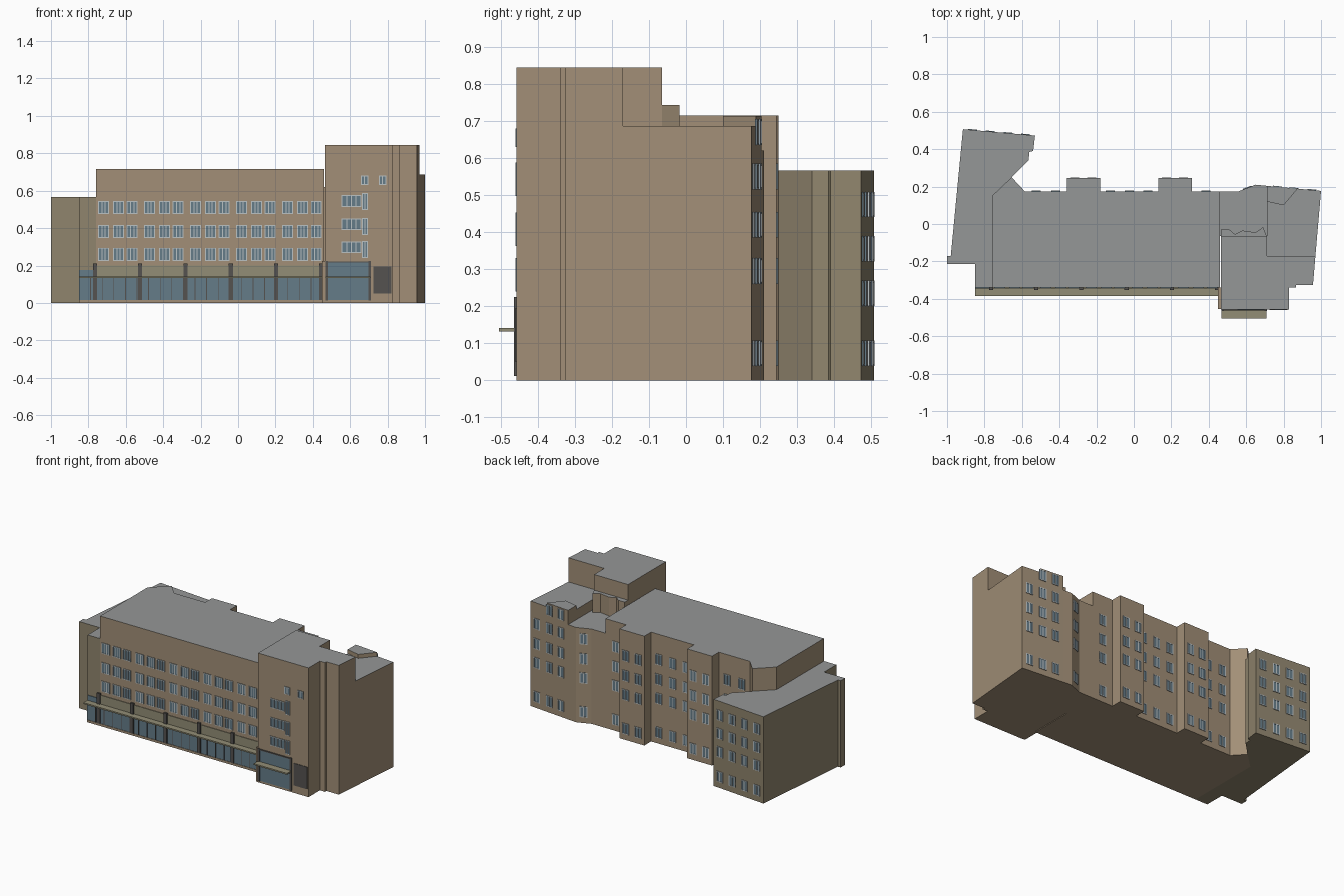
import bpy, bmesh
from mathutils import Vector

if "Cube" in bpy.data.objects:
    bpy.data.objects.remove(bpy.data.objects["Cube"])


def material(name, rgb):
    m = bpy.data.materials.new(name)
    m.diffuse_color = (*rgb, 1)
    m.use_nodes = True
    m.node_tree.nodes["Principled BSDF"].inputs["Base Color"].default_value = m.diffuse_color
    return m


WALL = material("tan_wall", (0.36, 0.275, 0.185))
WING = material("olive_wall", (0.28, 0.235, 0.155))
ROOF = material("grey_roof", (0.30, 0.31, 0.31))
GLASS = material("blue_glass", (0.13, 0.20, 0.25))
FRAME = material("pale_frame", (0.50, 0.54, 0.55))
DARK = material("dark_metal", (0.09, 0.085, 0.08))
BAND = material("sage_band", (0.29, 0.27, 0.18))


def finish(name, bm, *mats):
    bmesh.ops.recalc_face_normals(bm, faces=bm.faces)
    me = bpy.data.meshes.new(name)
    bm.to_mesh(me)
    bm.free()
    for m in mats:
        me.materials.append(m)
    ob = bpy.data.objects.new(name, me)
    bpy.context.collection.objects.link(ob)
    return ob


def prism(name, pts, z0, z1, wall=WALL, roof=ROOF):
    """Extrude a plan outline; the upper face gets the roof material."""
    bm = bmesh.new()
    base = bm.faces.new([bm.verts.new((x, y, z0)) for x, y in pts])
    ext = bmesh.ops.extrude_face_region(bm, geom=[base])
    bmesh.ops.translate(bm, vec=(0, 0, z1 - z0),
                        verts=[v for v in ext["geom"] if isinstance(v, bmesh.types.BMVert)])
    for f in bm.faces:
        if all(v.co.z > z1 - 1e-5 for v in f.verts):
            f.material_index = 1
    return finish(name, bm, wall, roof)


def box(name, x0, x1, y0, y1, z0, z1, mat):
    return prism(name, [(x0, y0), (x1, y0), (x1, y1), (x0, y1)], z0, z1, mat, mat)


def slab(bm, p0, d, n, a0, a1, z0, z1, depth):
    """Thin box lying on a wall, from a0 to a1 along it."""
    vs = [bm.verts.new((*(p0 + d * a + n * o), z))
          for z in (z0, z1) for a, o in ((a0, -.002), (a1, -.002), (a1, depth), (a0, depth))]
    for q in ((0, 1, 2, 3), (4, 5, 6, 7), (0, 1, 5, 4), (1, 2, 6, 5), (2, 3, 7, 6), (3, 0, 4, 7)):
        bm.faces.new([vs[i] for i in q])


def windows(name, p0, p1, centres, rows, w, h, mullions=1, t=.005):
    """Grid of framed windows; p0 to p1 runs anticlockwise round the building."""
    p0, p1 = Vector(p0), Vector(p1)
    d = (p1 - p0).normalized()
    n = Vector((d.y, -d.x))
    glass, frame = bmesh.new(), bmesh.new()
    for c in centres:
        for z in rows:
            a0, a1, z0, z1 = c - w / 2, c + w / 2, z - h / 2, z + h / 2
            slab(glass, p0, d, n, a0, a1, z0, z1, .002)
            for zz in (z0, z1 - t):
                slab(frame, p0, d, n, a0, a1, zz, zz + t, .004)
            for i in range(mullions + 2):
                a = a0 + (w - t) * i / (mullions + 1)
                slab(frame, p0, d, n, a, a + t, z0, z1, .004)
    finish(name + "_glass", glass, GLASS)
    finish(name + "_frames", frame, FRAME)


# Main masses
prism("main_block", [(-.76, -.34), (.46, -.34), (.46, .175), (.31, .175), (.31, .245),
                     (.13, .245), (.13, .175), (-.18, .175), (-.18, .245), (-.36, .245),
                     (-.36, .175), (-.585, .175), (-.655, .25), (-.76, .15)], 0, .715)
prism("left_wing", [(-.85, -.34), (-.76, -.34), (-.76, .15), (-.655, .25), (-.565, .34),
                    (-.56, .385), (-.54, .39), (-.53, .473), (-.915, .507), (-.98, -.17),
                    (-1, -.17), (-1, -.215), (-.85, -.215)], 0, .567, WING)
prism("front_tower", [(.465, -.457), (.83, -.457), (.83, -.34), (.867, -.34), (.867, -.325),
                      (.957, -.325), (.97, -.17), (.71, -.17), (.71, -.065), (.465, -.065)], 0, .845)
prism("right_wing", [(.71, -.17), (.97, -.17), (1, .177), (.71, .204)], 0, .687)
prism("rear_link", [(.46, -.065), (.71, -.065), (.71, .204), (.65, .21), (.56, .175),
                    (.46, .175)], 0, .62)
prism("stair_house", [(.465, -.065), (.71, -.065), (.69, -.017), (.65, -.045), (.58, -.035),
                      (.54, -.055), (.51, -.03), (.465, -.03)], .62, .743)
prism("roof_dormer", [(.71, .12), (.8, .10), (.875, .1887), (.71, .204)], .687, .713)

# Front upper windows in groups of three per bay
bays = [-.765 + .246 * i for i in range(5)]
windows("front_window", (0, -.34), (1, -.34),
        [b + o for b in bays for o in (.046, .126, .199)], (.26, .382, .51), .058, .07, 2)

# Shopfront: glazing, band, canopy, plinth and piers
box("shop_glass", -.85, .45, -.345, -.338, .015, .135, GLASS)
box("corner_glass", -.85, -.765, -.344, -.338, .135, .175, GLASS)
box("shop_band", -.765, .45, -.344, -.338, .135, .20, BAND)
box("shop_canopy", -.85, .45, -.385, -.34, .133, .142, BAND)
box("shop_plinth", -.85, .45, -.348, -.338, 0, .015, WALL)
for i in range(6):
    x = -.765 + .242 * i
    box("shop_pier", x - .011, x + .011, -.352, -.338, .015, .212, DARK)
for i in range(1, 21):
    x = -.85 + i * .062
    box("shop_mullion", x - .002, x + .002, -.348, -.344, .015, .133, DARK)
box("return_pier", .45, .467, -.455, -.34, 0, .225, WALL)

# Tower entrance
box("entrance_glass", .475, .70, -.461, -.455, .015, .215, GLASS)
for x in (.467, .697):
    box("entrance_post", x, x + .014, -.465, -.455, .012, .225, DARK)
box("entrance_head", .475, .70, -.463, -.455, .215, .222, DARK)
box("entrance_canopy", .467, .708, -.505, -.455, .132, .141, BAND)
box("side_door", .725, .822, -.460, -.455, .05, .195, DARK)
windows("tower_wide_window", (0, -.457), (1, -.457), (.607,), (.298, .42, .545), .105, .062, 3)
windows("tower_tall_window", (0, -.457), (1, -.457), (.679,), (.285, .408, .543), .034, .09, 1)
windows("tower_top_window", (0, -.457), (1, -.457), (.677, .773), (.655,), .04, .05, 1)

# Rear windows
rows = (.073, .295, .42, .55)
windows("left_wing_window", (-.53, .473), (-.915, .507), (.05, .145, .24, .335),
        (.073, .235, .355, .475), .048, .068)
windows("right_wing_window", (1, .177), (.71, .204), (.05, .145, .235), rows, .048, .07)
windows("dormer_window", (1, .177), (.71, .204), (.145, .235), (.67,), .048, .07)
windows("link_window", (.65, .21), (.56, .175), (.048,), rows, .048, .07)
for x in (.31, -.18):
    windows("bay_window", (x, .245), (x - .18, .245), (.045, .135), rows, .048, .07)
for name, x0, x1, cs in (("rear_middle_window", .13, -.18, (.055, .155, .255)),
                         ("rear_left_window", -.36, -.585, (.06, .165)),
                         ("rear_right_window", .46, .31, (.075,))):
    windows(name, (x0, .175), (x1, .175), cs, rows, .048, .07)
